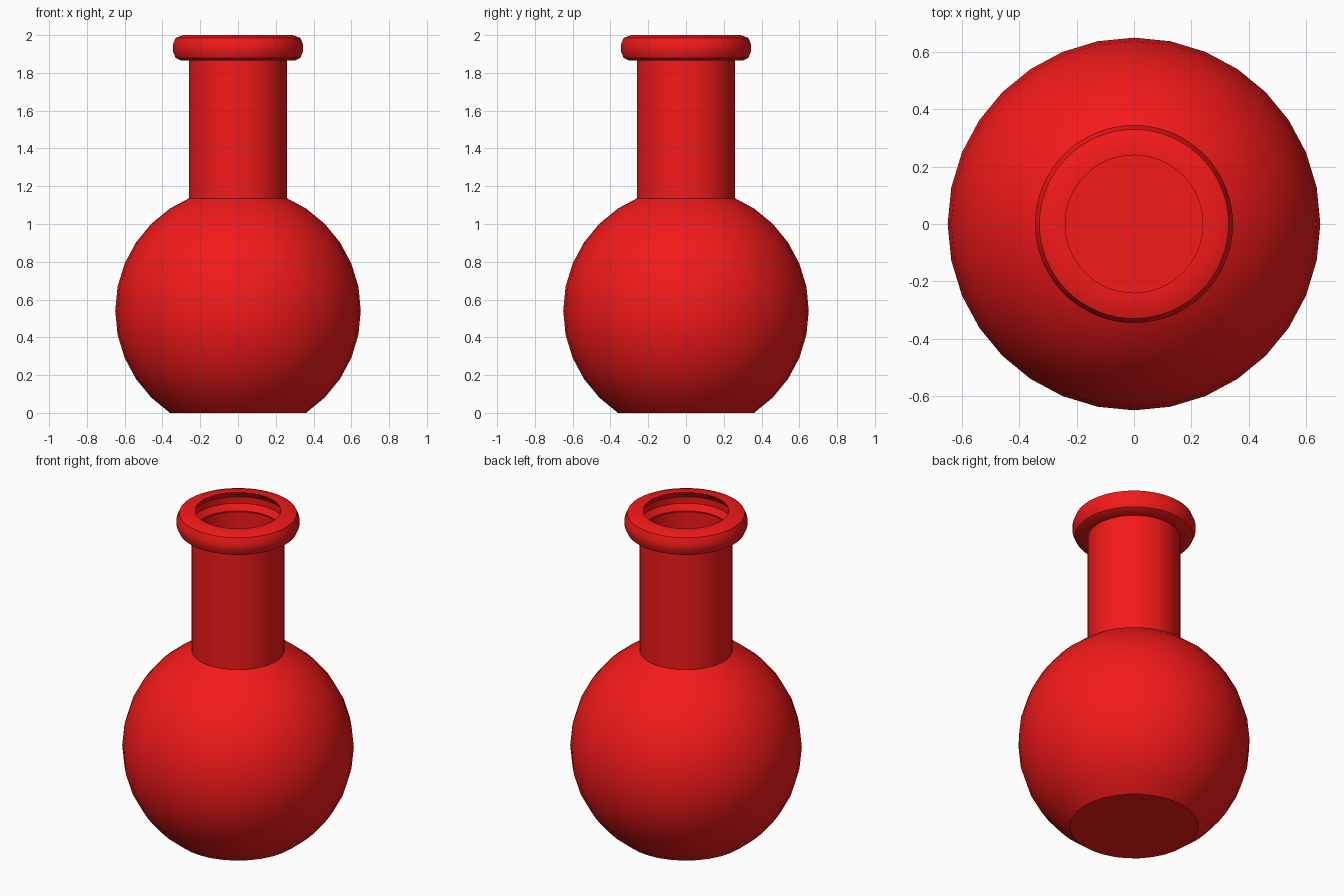
import bpy, bmesh, math

if "Cube" in bpy.data.objects:
    bpy.data.objects.remove(bpy.data.objects["Cube"])

red = bpy.data.materials.new("red")
red.diffuse_color = (0.9, 0.01, 0.01, 1)
red.use_nodes = True
red.node_tree.nodes["Principled BSDF"].inputs["Base Color"].default_value = red.diffuse_color


def lathe(name, profile, steps, closed=False):
    """Revolve an (r, z) profile around the z axis."""
    bm = bmesh.new()
    verts = [bm.verts.new((r, 0, z)) for r, z in profile]
    edges = [bm.edges.new(p) for p in zip(verts, verts[1:])]
    if closed:
        edges.append(bm.edges.new((verts[-1], verts[0])))
    bmesh.ops.spin(bm, geom=verts + edges, cent=(0, 0, 0), axis=(0, 0, 1),
                   angle=math.tau, steps=steps, use_duplicate=False)
    bmesh.ops.remove_doubles(bm, verts=bm.verts, dist=1e-4)
    bmesh.ops.dissolve_degenerate(bm, edges=bm.edges, dist=1e-5)
    bmesh.ops.recalc_face_normals(bm, faces=bm.faces)
    mesh = bpy.data.meshes.new(name)
    bm.to_mesh(mesh)
    bm.free()
    mesh.materials.append(red)
    obj = bpy.data.objects.new(name, mesh)
    bpy.context.collection.objects.link(obj)
    bpy.ops.object.select_all(action='DESELECT')
    obj.select_set(True)
    bpy.context.view_layer.objects.active = obj
    bpy.ops.object.shade_smooth_by_angle(angle=math.radians(30))
    return obj


# Round hollow body: sphere cut flat below and open at the neck
R, CZ, STEP, WALL = 0.65, 0.541, math.tau / 32, 0.02


def arc(radius):
    return [(radius * math.cos(i * STEP), CZ + radius * math.sin(i * STEP))
            for i in range(-5, 7)]


outer, inner = arc(R), arc(R - WALL)
lathe("flask_body",
      [(0, outer[0][1])] + outer + inner[::-1] + [(0, inner[0][1])], 32)

# Straight hollow neck
lathe("neck", [(0.26, 1.125), (0.26, 1.88), (0.24, 1.88), (0.24, 1.125)],
      64, closed=True)

# Rounded lip, with a shallow groove inside the mouth
lathe("lip", [(0.24, 2.0), (0.29, 2.0), (0.33, 1.985), (0.345, 1.948),
              (0.345, 1.915), (0.33, 1.88), (0.30, 1.865), (0.255, 1.865),
              (0.242, 1.885), (0.268, 1.92), (0.268, 1.96)], 64, closed=True)
